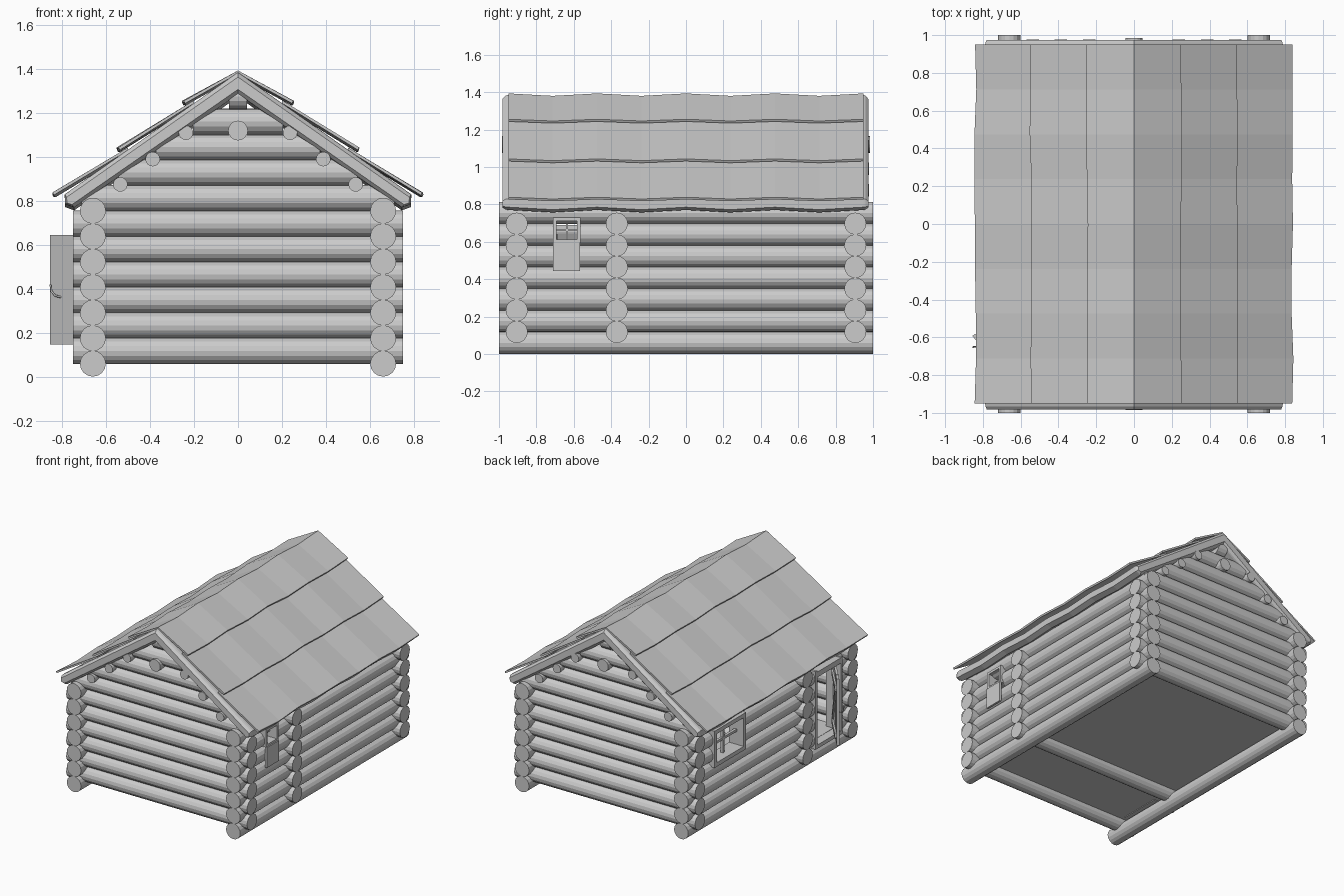
import bpy, bmesh, math, random
from mathutils import Matrix, Vector

if "Cube" in bpy.data.objects:
    bpy.data.objects.remove(bpy.data.objects["Cube"])

random.seed(4)
R = 0.059            # wall log radius
STEP = 0.1158        # log course height
AX, AY = 0.66, 0.905  # wall centre lines


def add_mesh(name, bm, smooth=False):
    bmesh.ops.recalc_face_normals(bm, faces=bm.faces)
    me = bpy.data.meshes.new(name)
    bm.to_mesh(me)
    bm.free()
    ob = bpy.data.objects.new(name, me)
    bpy.context.collection.objects.link(ob)
    return ob


def log(name, a, b, r=R, sides=16):
    a, b = Vector(a), Vector(b)
    d = b - a
    rot = d.to_track_quat('Z', 'Y').to_matrix().to_4x4()
    bm = bmesh.new()
    bmesh.ops.create_cone(bm, cap_ends=True, segments=sides, radius1=r, radius2=r,
                          depth=d.length, matrix=Matrix.Translation((a + b) / 2) @ rot)
    return add_mesh(name, bm)


def box(name, lo, hi, mat=Matrix()):
    lo, hi = Vector(lo), Vector(hi)
    bm = bmesh.new()
    bmesh.ops.create_cube(bm, size=1, matrix=mat @ Matrix.Translation((lo + hi) / 2)
                          @ Matrix.Diagonal((*(hi - lo), 1)))
    return add_mesh(name, bm)


def loft(name, rings):
    bm = bmesh.new()
    vs = [[bm.verts.new(p) for p in ring] for ring in rings]
    n = len(rings[0])
    for u, v in zip(vs, vs[1:]):
        for i in range(n):
            j = (i + 1) % n
            bm.faces.new((u[i], u[j], v[j], v[i]))
    bm.faces.new(vs[0])
    bm.faces.new(vs[-1])
    return add_mesh(name, bm)


# Long side wall logs, interrupted by door and window openings
DOOR = (-0.82, -0.50)
WIN_L = (0.35, 0.69)
WIN_R = (-0.70, -0.575)
for side, tag in ((-1, "left"), (1, "right")):
    for i in range(7):
        gaps = []
        if side < 0:
            if 1 <= i <= 5:
                gaps.append(DOOR)
            if i in (4, 5):
                gaps.append(WIN_L)
        elif i == 5:
            gaps.append(WIN_R)
        cuts = [-1.0] + [c for g in gaps for c in g] + [1.0]
        z = 0.06 + STEP * i
        for a, b in zip(cuts[::2], cuts[1::2]):
            log(f"{tag}_wall_log", (side * AX, a, z), (side * AX, b, z))

# Cross wall logs: front, partition, back
for y, tag in ((-AY, "front"), (-0.37, "partition"), (AY, "back")):
    for i in range(6):
        z = 0.06 + STEP * (i + 0.5)
        log(f"{tag}_wall_log", (-0.75, y, z), (0.75, y, z))

# Gable logs shortened to the roof slope
for y, tag in ((-AY, "front"), (AY, "back")):
    for i in range(6, 11):
        z = 0.06 + STEP * (i + 0.5)
        h = max(0.04, (1.30 - z) / 0.685)
        log(f"{tag}_gable_log", (-h, y, z), (h, y, z))

# Purlins and ridge beam
log("ridge_beam", (0, -0.985, 1.12), (0, 0.985, 1.12), 0.045)
for s in (-1, 1):
    for x, z in ((0.237, 1.11), (0.388, 0.99), (0.535, 0.875)):
        log("purlin", (s * x, -0.978, z), (s * x, 0.978, z), 0.033)

# Floor
box("floor", (-AX, -AY, 0.12), (AX, AY, 0.145))

# Roof body: thick gabled slab with softened gable ends
ys = [-0.95 + 0.2375 * i for i in range(9)]
dip = [0.013 * (i % 2) for i in range(9)]
stations = [(-0.982, 0.028, 0), (-0.965, 0.046, 0)]
stations += [(y, 0.05, d) for y, d in zip(ys, dip)]
stations += [(0.96, 0.046, 0), (0.975, 0.028, 0)]
rings = []
for y, t, d in stations:
    half = [(0.768 + 0.4 * t, 0.80 + 0.6 * t), (0.768 + 0.36 * t, 0.80 - 0.3 * t),
            (0.768 - 0.46 * t, 0.80 - 0.6 * t)]
    prof = [(0, 1.335 + t)] + half + [(0, 1.335 - t)] + [(-x, z) for x, z in reversed(half)]
    rings.append([(x, y, z - d) for x, z in prof])
loft("roof_body", rings)

# Overlapping roof covering, three courses per slope
for s in (-1, 1):
    for (x0, z0), (x1, z1) in (((0, 1.393), (0.25, 1.255)),
                               ((0.2, 1.258), (0.547, 1.043)),
                               ((0.5, 1.043), (0.84, 0.838))):
        rings = []
        for y, d in zip(ys, dip):
            j = random.uniform(-0.006, 0.006)
            rings.append([(s * x0, y, z0 - d), (s * (x1 + j), y, z1 - d * 0.7),
                          (s * (x1 + j - 0.006), y, z1 - d * 0.7 - 0.012),
                          (s * x0, y, z0 - d - 0.014)])
        loft("roof_course", rings)


# Framed window with cross muntins
def window(name, s, y0, y1, z0, z1, w, xo):
    xa, xb = sorted((s * 0.61, s * xo))
    box(name + "_jamb", (xa, y0, z0), (xb, y0 + w, z1))
    box(name + "_jamb", (xa, y1 - w, z0), (xb, y1, z1))
    box(name + "_sill", (xa, y0, z0), (xb, y1, z0 + w))
    box(name + "_head", (xa, y0, z1 - w), (xb, y1, z1))
    xa, xb = sorted((s * 0.655, s * 0.675))
    ym, zm, m = (y0 + y1) / 2, (z0 + z1) / 2, w * 0.3
    box(name + "_muntin", (xa, ym - m, z0), (xb, ym + m, z1))
    box(name + "_muntin", (xa, y0, zm - m), (xb, y1, zm + m))


window("left_window", -1, 0.33, 0.705, 0.44, 0.715, 0.03, 0.73)
window("right_window", 1, -0.71, -0.565, 0.595, 0.73, 0.018, 0.73)

# Hatch hanging open below the small window
box("window_hatch", (0.722, -0.71, 0.445), (0.738, -0.567, 0.597))

# Door frame
for y in (DOOR[0], DOOR[1] - 0.02):
    box("door_jamb", (-0.725, y, 0.12), (-0.60, y + 0.02, 0.70))
box("door_head", (-0.725, DOOR[0], 0.65), (-0.60, DOOR[1], 0.69))
box("door_threshold", (-0.725, DOOR[0], 0.115), (-0.60, DOOR[1], 0.143))

# Door leaf, ajar: planks outside, Z brace inside
hinge = Matrix.Translation((-0.67, -0.80, 0)) @ Matrix.Rotation(math.radians(130), 4, 'Z')
for i in range(4):
    box("door_plank", (0.07 * i, -0.009, 0.148), (0.07 * i + 0.068, 0.009, 0.645), hinge)
for z in (0.20, 0.56):
    box("door_batten", (0.01, -0.022, z), (0.268, -0.008, z + 0.035), hinge)
tilt = hinge @ Matrix.Translation((0.139, 0, 0.398)) @ Matrix.Rotation(-math.atan2(0.33, 0.24), 4, 'Y')
box("door_brace", (-0.2, -0.02, -0.016), (0.2, -0.008, 0.016), tilt)

# Door handle
cu = bpy.data.curves.new("door_handle", 'CURVE')
cu.dimensions = '3D'
cu.bevel_depth = 0.005
cu.bevel_resolution = 1
cu.use_fill_caps = True
path = [(0.23, 0.045, 0.42), (0.23, 0.04, 0.39), (0.22, 0.028, 0.37), (0.2, 0.008, 0.362)]
sp = cu.splines.new('POLY')
sp.points.add(len(path) - 1)
for p, c in zip(sp.points, path):
    p.co = (*(hinge @ Vector(c)), 1)
bpy.context.collection.objects.link(bpy.data.objects.new("door_handle", cu))
